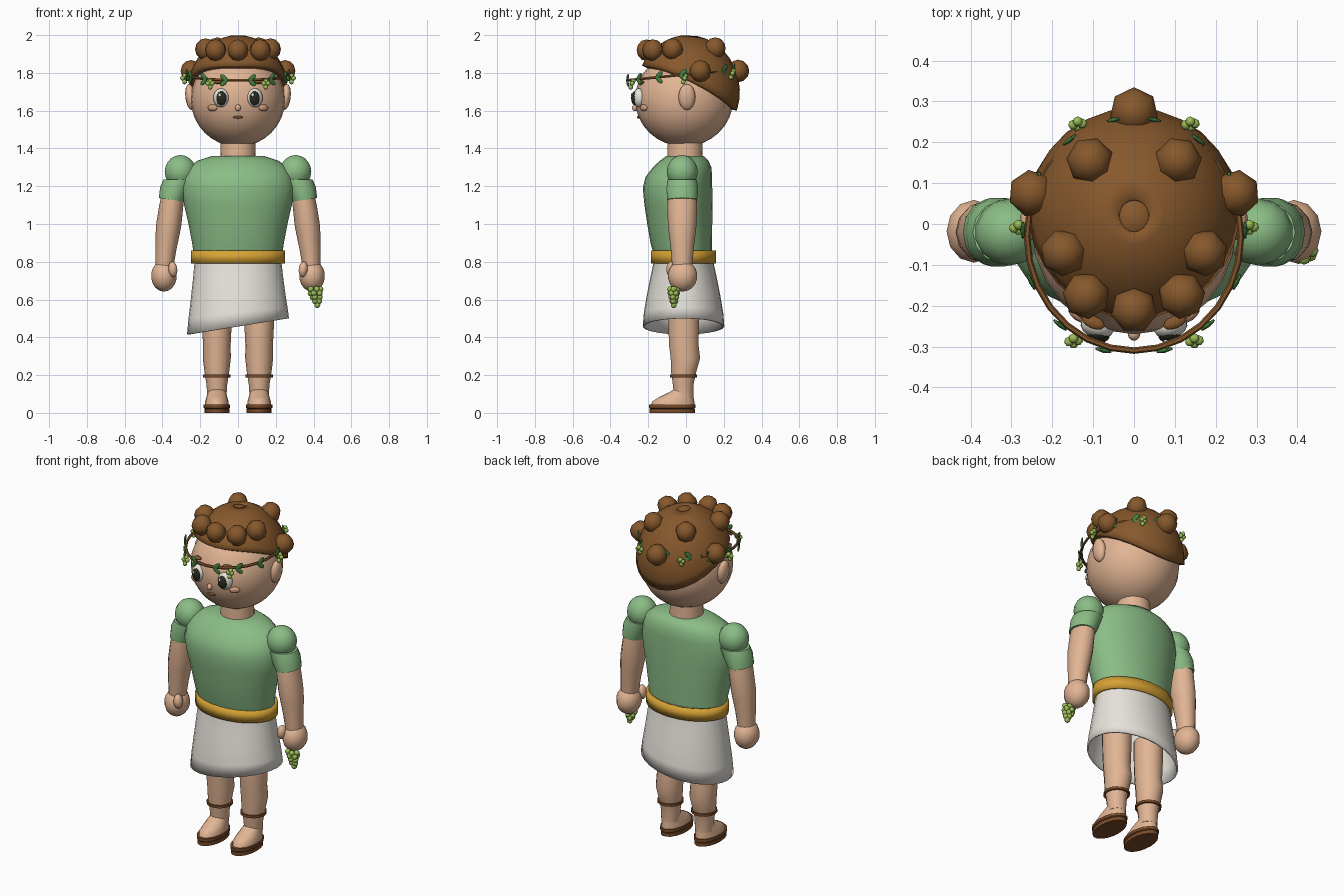
import bpy, bmesh, math
from mathutils import Vector, Matrix, Euler

if "Cube" in bpy.data.objects:
    bpy.data.objects.remove(bpy.data.objects["Cube"])


def material(name, rgb):
    m = bpy.data.materials.new(name)
    lin = [((c / 255 + 0.055) / 1.055) ** 2.4 for c in rgb]
    m.diffuse_color = (*lin, 1)
    m.use_nodes = True
    m.node_tree.nodes["Principled BSDF"].inputs["Base Color"].default_value = m.diffuse_color
    return m


SKIN = material("skin", (226, 181, 148))
GREEN = material("shirt green", (139, 189, 134))
GOLD = material("belt gold", (214, 162, 52))
WHITE = material("cloth white", (232, 228, 220))
HAIR = material("hair brown", (134, 88, 44))
LEATHER = material("sandal brown", (122, 76, 42))
LEAF = material("leaf green", (66, 128, 64))
GRAPE = material("grape green", (156, 190, 88))
DARK = material("eye dark", (42, 42, 34))
BLUSH = material("blush tan", (206, 154, 120))


def finish(name, bm, mat, angle=50):
    bmesh.ops.recalc_face_normals(bm, faces=bm.faces)
    me = bpy.data.meshes.new(name)
    bm.to_mesh(me)
    bm.free()
    me.materials.append(mat)
    me.polygons.foreach_set("use_smooth", [True] * len(me.polygons))
    me.set_sharp_from_angle(angle=math.radians(angle))
    ob = bpy.data.objects.new(name, me)
    bpy.context.collection.objects.link(ob)
    return ob


def solidify(ob, thickness):
    mod = ob.modifiers.new("thickness", "SOLIDIFY")
    mod.thickness = thickness
    mod.offset = -1


def blobs(name, mat, items, seg=12, rings=8):
    """Ellipsoids given as (centre, radii, euler rotation)."""
    bm = bmesh.new()
    for loc, size, rot in items:
        mat4 = Matrix.LocRotScale(Vector(loc), Euler(rot), Vector(size))
        bmesh.ops.create_uvsphere(bm, u_segments=seg, v_segments=rings, radius=1, matrix=mat4)
    return finish(name, bm, mat)


def skin_rings(name, mat, rings, caps=True, closed=False, angle=50):
    bm = bmesh.new()
    vs = [[bm.verts.new(p) for p in ring] for ring in rings]
    n = len(vs[0])
    pairs = list(zip(vs, vs[1:])) + ([(vs[-1], vs[0])] if closed else [])
    for a, b in pairs:
        for i in range(n):
            bm.faces.new((a[i], a[(i + 1) % n], b[(i + 1) % n], b[i]))
    if caps:
        bm.faces.new(vs[0])
        bm.faces.new(vs[-1])
    return finish(name, bm, mat, angle)


def loft(name, mat, rows, seg=14, caps=True, tilt=None):
    """Stacked ellipses given as (z, centre x, centre y, radius x, radius y)."""
    rings = []
    for k, (z, cx, cy, rx, ry) in enumerate(rows):
        ring = []
        for i in range(seg):
            a = math.tau * i / seg
            x, y = cx + rx * math.cos(a), cy + ry * math.sin(a)
            ring.append((x, y, z + (tilt[k] * x if tilt else 0)))
        rings.append(ring)
    return skin_rings(name, mat, rings, caps)


# Head, neck and ears
blobs("head", SKIN, [((0, -.01, 1.66), (.25, .26, .25), (0, 0, 0))], 24, 16)
loft("neck", SKIN, [(1.3, 0, -.005, .095, .095), (1.38, 0, -.005, .093, .093), (1.47, 0, -.005, .09, .09)], 16)
for s, side in ((-1, "right"), (1, "left")):
    blobs(side + "_ear", SKIN, [((s * .252, .005, 1.672), (.027, .045, .07), (0, s * .12, 0))])


# Face
def face_y(x, z):
    return -.01 - .26 * math.sqrt(1 - (x / .25) ** 2 - ((z - 1.66) / .25) ** 2)


for s, side in ((-1, "right"), (1, "left")):
    y = face_y(.09, 1.665)
    turn = (0, 0, s * .3)
    blobs(side + "_eye", WHITE, [((s * .09, y + .002, 1.668), (.042, .03, .05), turn)], 16, 10)
    blobs(side + "_pupil", DARK, [((s * .088, y - .017, 1.666), (.029, .02, .038), turn)], 16, 10)
    blobs(side + "_eye_glint", WHITE, [((s * .088 - .009, y - .034, 1.683), (.008, .005, .01), turn)], 8, 6)
    blobs(side + "_cheek", BLUSH, [((s * .135, face_y(.135, 1.615), 1.615), (.03, .014, .018), (0, 0, s * .6))])
    blobs(side + "_brow", HAIR, [((s * .1, face_y(.1, 1.752) - .012, 1.752), (.03, .016, .01), (0, s * .1, s * .4))])
blobs("nose", SKIN, [((0, -.27, 1.615), (.015, .016, .018), (0, 0, 0))])
blobs("mouth", LEATHER, [((0, face_y(0, 1.565) - .001, 1.565), (.026, .008, .008), (0, 0, 0))])

# Hair cap with a hairline that drops towards the nape
rings = []
for j in range(1, 11):
    ring = []
    for i in range(28):
        a = math.tau * i / 28
        t = (math.sin(a) + 1) / 2
        low = 1.84 - .24 * t ** 1.7
        th = math.acos((low - 1.70) / .30) * j / 10
        ring.append((.265 * math.sin(th) * math.cos(a), .01 + .275 * math.sin(th) * math.sin(a),
                     1.70 + .30 * math.cos(th)))
    rings.append(ring)
bm_cap = skin_rings("hair_cap", HAIR, rings, caps=False)
blobs("hair_crown", HAIR, [((0, .01, 1.90), (.085, .085, .099), (0, 0, 0))], 16, 10)
solidify(bm_cap, .035)

# Curls
curls = [(0, -.21, 1.92, .057), (0, .275, 1.81, .06)]
for x, y, z in ((.117, -.175, 1.92), (.172, -.07, 1.925), (.108, .155, 1.93), (.25, .075, 1.81)):
    curls += [(s * x, y, z, .058) for s in (-1, 1)]
blobs("curls", HAIR, [((x, y, z), (r, r, r), (0, 0, x * 3)) for x, y, z, r in curls], 7, 6)


# Wreath: vine, leaf pairs and berries
def vine_point(a, r=0, h=0):
    y = -.03 + (.28 + r) * math.sin(a)
    return Vector(((.262 + r) * math.cos(a), y, 1.792 + .1 * y + h))


rings = []
for i in range(28):
    a = math.tau * i / 28
    rings.append([vine_point(a, .008 * math.cos(b), .008 * math.sin(b))
                  for b in (math.tau * k / 6 for k in range(6))])
skin_rings("wreath_vine", HAIR, rings, caps=False, closed=True)
leaves = []
for i in range(14):
    a = math.tau * (i + .5) / 14 - math.pi / 2
    s = 1 if math.cos(a) > 0 else -1
    for up in (1, -1):
        out = Vector((math.cos(a), math.sin(a), 0))
        along = Vector((-math.sin(a), math.cos(a), 0)) * s
        d = (along + Vector((0, 0, .9 * up))).normalized()
        frame = Matrix((d, out, d.cross(out))).transposed()
        leaves.append((vine_point(a, .01) + d * .02, (.028, .006, .013), frame.to_euler()))
blobs("wreath_leaves", LEAF, leaves, 6, 6)
berries = []
for x, y in ((.138, .243), (.283, -.01), (.148, -.288)):
    for s in (-1, 1):
        z = 1.785 + .1 * y
        for dx, dy, dz in ((-.011, 0, 0), (.011, .003, 0), (0, -.005, -.02), (0, .008, .012)):
            berries.append(((s * x + dx, y + dy, z + dz - .012), (.013, .013, .013), (0, 0, 0)))
blobs("wreath_berries", GRAPE, berries, 7, 5)

# Shirt
loft("shirt", GREEN, [
    (.82, 0, -.015, .232, .15), (.9, 0, -.025, .243, .163), (1.0, 0, -.033, .262, .172),
    (1.1, 0, -.04, .285, .18), (1.19, 0, -.045, .30, .184), (1.25, 0, -.038, .288, .176),
    (1.3, 0, -.02, .262, .155), (1.335, 0, -.01, .215, .128), (1.36, 0, -.005, .14, .098)], 24)

# Belt and wrap skirt with a slanted hem
belt = loft("belt", GOLD, [(.79, 0, -.013, .248, .172), (.86, 0, -.013, .248, .172)], 28, False)
solidify(belt, .018)
skirt = loft("skirt", WHITE, [
    (.86, 0, -.013, .226, .152), (.8, 0, -.013, .23, .158), (.72, 0, -.013, .238, .175),
    (.62, 0, -.013, .25, .195), (.53, 0, -.013, .262, .21), (.458, 0, -.013, .27, .216)],
    28, False, (0, 0, .03, .07, .115, .158))
solidify(skirt, .01)

# Arms, hands, legs and sandals
for s, side in ((-1, "right"), (1, "left")):
    blobs(side + "_shoulder", GREEN, [((s * .305, -.02, 1.277), (.085, .082, .088), (0, 0, 0))], 14, 10)
    loft(side + "_sleeve", GREEN, [
        (1.28, s * .31, -.02, .085, .08), (1.2, s * .333, -.02, .079, .086),
        (1.12, s * .353, -.02, .066, .081)], 14, True, (0, s * .1, s * .15)).location.z = -.045
    loft(side + "_arm", SKIN, [
        (1.2, s * .335, -.02, .06, .07), (1.1, s * .353, -.02, .064, .079), (1.0, s * .366, -.02, .067, .076),
        (.95, s * .372, -.02, .064, .071), (.86, s * .382, -.02, .055, .06), (.76, s * .39, -.02, .047, .052)], 12)
    blobs(side + "_hand", SKIN, [((s * .392, -.018, .725), (.068, .078, .083), (0, 0, 0))], 12, 9)
    blobs(side + "_thumb", SKIN, [((s * .345, -.075, .76), (.025, .03, .042), (0, s * .1, 0))], 10, 7)
    x = s * .112
    loft(side + "_leg", SKIN, [
        (.6, x, -.012, .08, .085), (.46, x, -.012, .078, .083), (.36, x, -.012, .073, .08),
        (.29, x, -.003, .074, .08), (.22, x, -.012, .066, .069), (.15, x, -.015, .055, .056),
        (.08, x, -.012, .05, .052)], 14)
    loft(side + "_foot", SKIN, [
        (.03, x, -.07, .064, .115), (.06, x, -.068, .062, .112), (.085, x, -.05, .055, .09),
        (.11, x, -.025, .048, .062), (.13, x, -.014, .04, .045)], 16)
    loft(side + "_shin_strap", LEATHER, [(.188, x, -.013, .072, .074), (.203, x, -.013, .072, .074)], 14)
    loft(side + "_sole", LEATHER, [(0, x, -.073, .066, .122), (.021, x, -.073, .066, .122)], 18)
    loft(side + "_sandal_rim", LEATHER, [(.021, x, -.073, .062, .117), (.027, x, -.073, .07, .125),
                                         (.044, x, -.073, .07, .125)], 18)

# Bunch of grapes held in the left hand
grapes = []
for row, (count, r) in enumerate(((5, .028), (5, .026), (4, .02), (3, .013), (1, 0))):
    for k in range(count):
        a = math.tau * k / count + row * .6
        grapes.append(((.408 + .003 * row + r * math.cos(a), -.065 + r * .7 * math.sin(a), .655 - .021 * row),
                       (.016, .016, .016), (0, 0, 0)))
blobs("grape_bunch", GRAPE, grapes, 8, 6)
loft("grape_stem", LEAF, [(.64, .405, -.06, .006, .006), (.72, .395, -.05, .006, .006)], 6)
